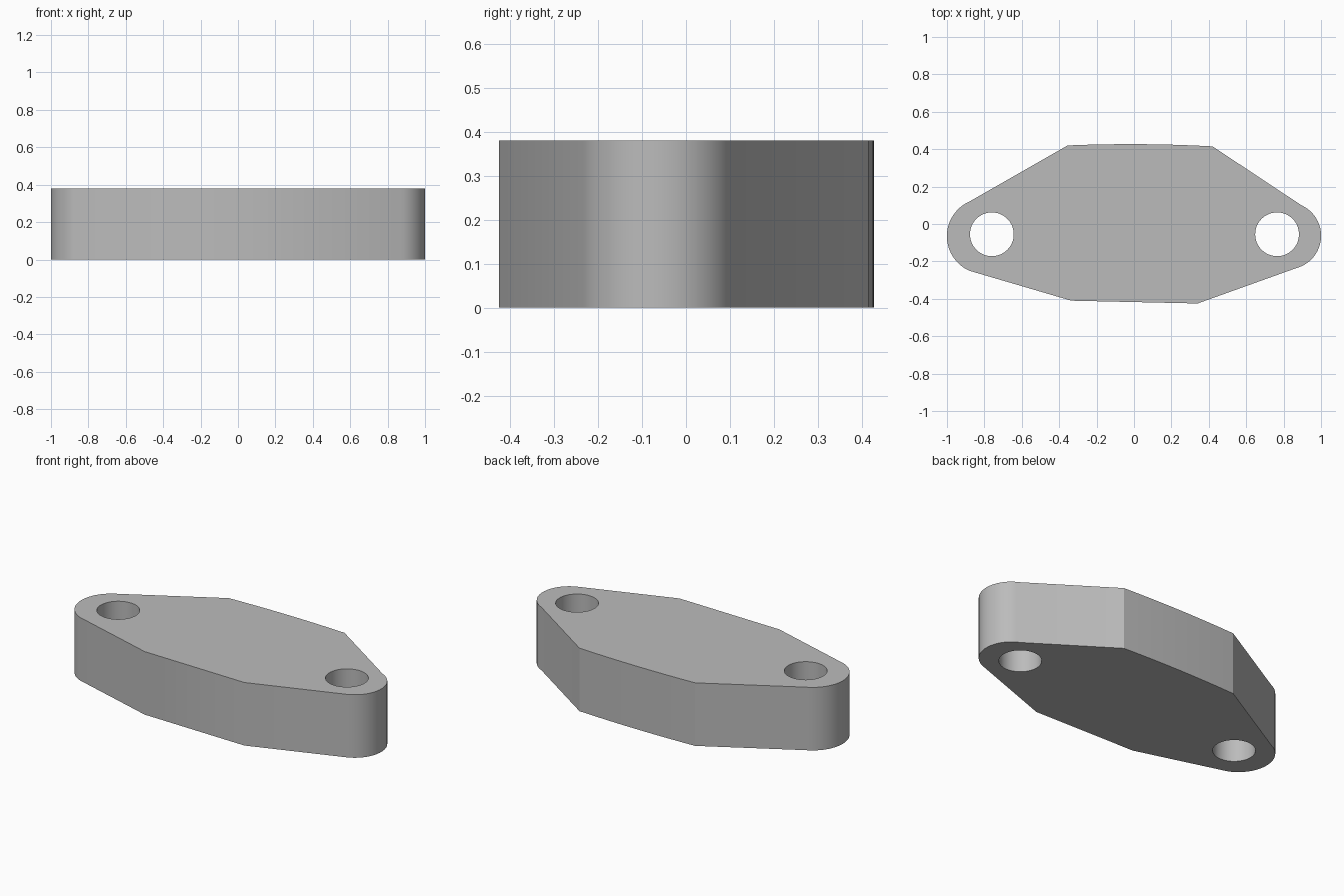
import bpy
import bmesh
import math
from mathutils import Vector

cube = bpy.data.objects.get("Cube")
if cube:
    bpy.data.objects.remove(cube, do_unlink=True)

HEIGHT = 0.38
HOLE_RADIUS = 0.117


def arc(a, b, c, steps):
    """Points on the circle from a through b to c."""
    a, b, c = Vector(a), Vector(b), Vector(c)
    d = 2 * (a.x * (b.y - c.y) + b.x * (c.y - a.y) + c.x * (a.y - b.y))
    aa, bb, cc = a.length_squared, b.length_squared, c.length_squared
    centre = Vector(((aa * (b.y - c.y) + bb * (c.y - a.y) + cc * (a.y - b.y)) / d,
                     (aa * (c.x - b.x) + bb * (a.x - c.x) + cc * (b.x - a.x)) / d))
    start, end = a - centre, c - centre
    first = math.atan2(start.y, start.x)
    sweep = (math.atan2(end.y, end.x) - first) % math.tau
    radius = start.length
    return [centre + radius * Vector((math.cos(first + sweep * i / steps),
                                      math.sin(first + sweep * i / steps)))
            for i in range(steps + 1)]


grey = bpy.data.materials.new("plain grey")
grey.use_nodes = True
colour = (0.5, 0.5, 0.5, 1)
grey.diffuse_color = colour
grey.node_tree.nodes["Principled BSDF"].inputs["Base Color"].default_value = colour

# Outline, anticlockwise: front edge, left end, bowed back edge, right end
outline = [Vector((-0.335, -0.41)), Vector((0.34, -0.425))]
outline += arc((0.87, -0.235), (1, -0.05), (0.895, 0.10), 24)
outline += arc((0.42, 0.415), (0, 0.427), (-0.355, 0.42), 8)
outline += arc((-0.88, 0.12), (-1, -0.08), (-0.88, -0.25), 24)

# Plate body
bm = bmesh.new()
base = bm.faces.new([bm.verts.new((p.x, p.y, 0)) for p in outline])
top = bmesh.ops.extrude_face_region(bm, geom=[base])["geom"]
bmesh.ops.translate(bm, vec=(0, 0, HEIGHT),
                    verts=[v for v in top if isinstance(v, bmesh.types.BMVert)])
bmesh.ops.recalc_face_normals(bm, faces=bm.faces)
mesh = bpy.data.meshes.new("flange_plate")
bm.to_mesh(mesh)
bm.free()
mesh.materials.append(grey)
plate = bpy.data.objects.new("flange_plate", mesh)
bpy.context.collection.objects.link(plate)

# Bolt holes
for side, x in (("right", -0.76), ("left", 0.765)):
    bpy.ops.mesh.primitive_cylinder_add(vertices=64, radius=HOLE_RADIUS, depth=1,
                                        location=(x, -0.055, HEIGHT / 2))
    cutter = bpy.context.object
    cutter.name = side + "_hole_cutter"
    cutter.data.materials.append(grey)
    cutter.hide_render = True
    bpy.context.view_layer.objects.active = plate
    cut = plate.modifiers.new(side + "_bolt_hole", "BOOLEAN")
    cut.operation = "DIFFERENCE"
    cut.solver = "EXACT"
    cut.object = cutter
    bpy.ops.object.modifier_apply(modifier=cut.name)
    bpy.data.objects.remove(cutter, do_unlink=True)

# Smooth rounded walls, crisp rims
bpy.ops.object.select_all(action="DESELECT")
plate.select_set(True)
bpy.context.view_layer.objects.active = plate
bpy.ops.object.shade_smooth_by_angle(angle=math.radians(25))
